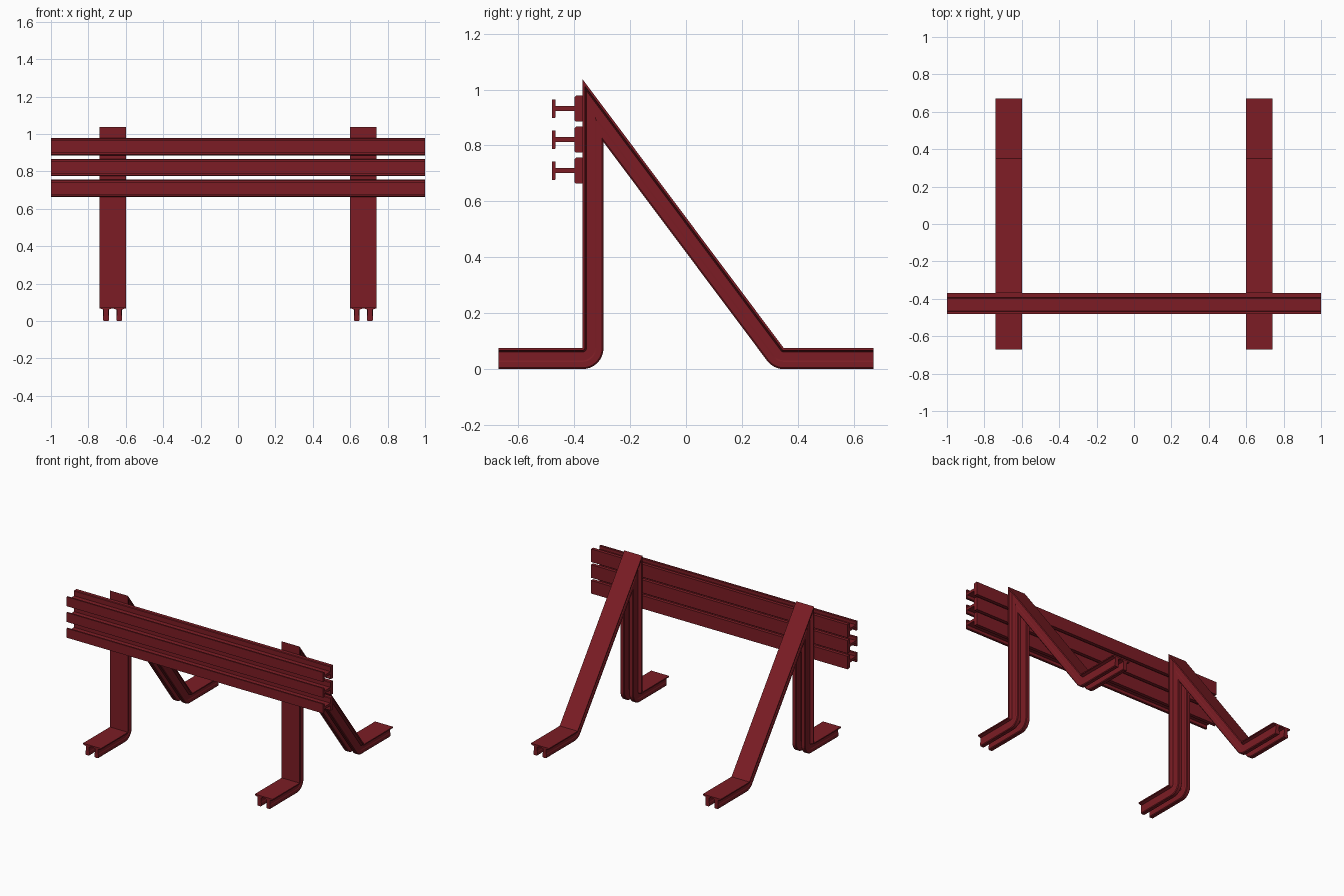
import bpy, bmesh, math
from mathutils import Vector

if "Cube" in bpy.data.objects:
    bpy.data.objects.remove(bpy.data.objects["Cube"])

mat = bpy.data.materials.new("dark_red_paint")
mat.diffuse_color = (0.2, 0.012, 0.018, 1)
mat.use_nodes = True
mat.node_tree.nodes["Principled BSDF"].inputs["Base Color"].default_value = mat.diffuse_color


def loft(name, rings):
    """Skin a list of matching closed rings and cap both ends."""
    bm = bmesh.new()
    loops = [[bm.verts.new(p) for p in ring] for ring in rings]
    n = len(loops[0])
    for a, b in zip(loops, loops[1:]):
        for i in range(n):
            j = (i + 1) % n
            # at a pivoting bend the flange verts coincide; merged below
            bm.faces.new((a[i], a[j], b[j], b[i]))
    bm.faces.new(loops[0])
    bm.faces.new(loops[-1][::-1])
    bmesh.ops.remove_doubles(bm, verts=bm.verts, dist=1e-5)
    bmesh.ops.recalc_face_normals(bm, faces=bm.faces)
    me = bpy.data.meshes.new(name)
    bm.to_mesh(me)
    bm.free()
    me.materials.append(mat)
    ob = bpy.data.objects.new(name, me)
    bpy.context.collection.objects.link(ob)
    return ob


DEPTH = 0.075

# Support path as stations (point on flange face, depth direction) in y-z
corner_front = Vector((-0.37, DEPTH))
apex = Vector((-0.37, 1.037))
corner_back = Vector((0.35, DEPTH))
slope = (corner_back - apex).normalized()
slope_n = Vector((slope.y, -slope.x))          # inner side of the brace
miter = Vector((1, 0)) + slope_n
miter /= miter.dot(Vector((1, 0)))


def bend(corner, a0, a1, steps):
    return [(corner, Vector((math.cos(a), math.sin(a))))
            for a in (a0 + (a1 - a0) * i / steps for i in range(steps + 1))]


down = -math.pi / 2
stations = [(Vector((-0.67, DEPTH)), Vector((0, -1)))]
stations += bend(corner_front, down, 0, 8)
stations += [(apex, miter)]
stations += bend(corner_back, math.atan2(slope_n.y, slope_n.x), down, 6)
stations += [(Vector((0.67, DEPTH)), Vector((0, -1)))]


# Cross-section of twin rails sharing one flange: (x, depth)
def rail_half(c):
    return [(c + 0.027, 0.009), (c + 0.013, 0.014), (c + 0.013, 0.044),
            (c + 0.0155, 0.049), (c + 0.0155, DEPTH - 0.005), (c + 0.0115, DEPTH),
            (c - 0.0115, DEPTH), (c - 0.0155, DEPTH - 0.005), (c - 0.0155, 0.049),
            (c - 0.013, 0.044), (c - 0.013, 0.014), (c - 0.027, 0.009)]


profile = [(-0.07, 0), (0.07, 0), (0.07, 0.008)]
profile += rail_half(0.035) + rail_half(-0.035) + [(-0.07, 0.008)]

# Two bent supports
for side, x0 in (("left", -0.67), ("right", 0.67)):
    loft(side + "_support",
         [[(x0 + u, p.x + d * v.x, p.y + d * v.y) for u, d in profile]
          for p, v in stations])

# Three horizontal buffer rails, flange against the posts
half = [(-0.37, 0.046), (-0.394, 0.046), (-0.398, 0.042), (-0.398, 0.009),
        (-0.466, 0.009), (-0.466, 0.030), (-0.469, 0.033), (-0.480, 0.033)]
section = half + [(y, -z) for y, z in reversed(half)]
for name, zc in (("lower", 0.71), ("middle", 0.821), ("upper", 0.932)):
    loft(name + "_cross_rail",
         [[(x, y, zc + z) for y, z in section] for x in (-1, 1)])
